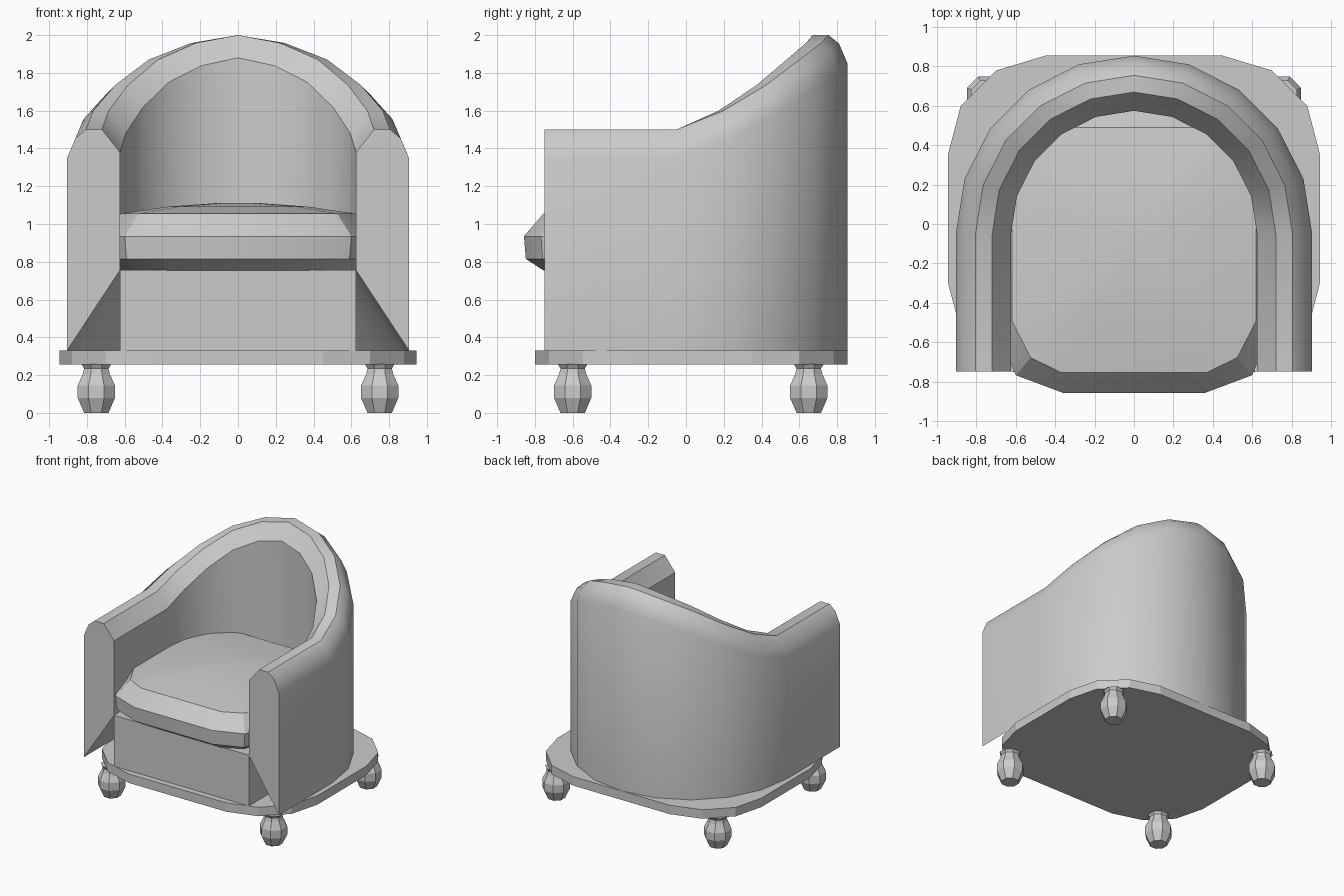
import bpy, bmesh, math

if "Cube" in bpy.data.objects:
    bpy.data.objects.remove(bpy.data.objects["Cube"])

grey = bpy.data.materials.new("plain grey")
grey.diffuse_color = (0.6, 0.6, 0.6, 1)
grey.use_nodes = True
grey.node_tree.nodes["Principled BSDF"].inputs["Base Color"].default_value = grey.diffuse_color


def make(name, rings, closed=False, caps=True, smooth=None):
    """Skin a list of equal-length vertex loops into one object."""
    bm = bmesh.new()
    loops = [[bm.verts.new(p) for p in ring] for ring in rings]
    pairs = list(zip(loops, loops[1:]))
    for a, b in pairs:
        n = len(a)
        for i in range(n):
            j = (i + 1) % n
            bm.faces.new((a[i], a[j], b[j], b[i]))
    if caps:
        bm.faces.new(loops[0][::-1])
        bm.faces.new(loops[-1])
    bmesh.ops.recalc_face_normals(bm, faces=bm.faces)
    me = bpy.data.meshes.new(name)
    bm.to_mesh(me)
    bm.free()
    me.materials.append(grey)
    ob = bpy.data.objects.new(name, me)
    bpy.context.collection.objects.link(ob)
    if smooth:
        bpy.ops.object.select_all(action='DESELECT')
        ob.select_set(True)
        bpy.context.view_layer.objects.active = ob
        bpy.ops.object.shade_smooth_by_angle(angle=math.radians(smooth))
    return ob


def mirrored(quarter, cy):
    """Full outline from a quarter outline (x, dy), mirrored in x and y."""
    right = [(x, -d) for x, d in quarter] + [(x, d) for x, d in reversed(quarter)]
    full = right + [(-x, d) for x, d in reversed(right)]
    return [(x, cy + d) for x, d in full]


def at_z(outline, z):
    return [(x, y, z) for x, y in outline]


# Base plate with cut corners
plate = mirrored([(0.45, 0.8275), (0.70, 0.7525), (0.88, 0.5725), (0.945, 0.325)], 0.0275)
make("base_plate", [at_z(plate, 0.255), at_z(plate, 0.33)])

# Bulbous legs
leg_profile = [(0.07, 0.0), (0.107, 0.08), (0.107, 0.145),
               (0.078, 0.205), (0.07, 0.235), (0.085, 0.258)]
for label, x, y in (("front_left_leg", -0.75, -0.6), ("front_right_leg", 0.75, -0.6),
                    ("back_left_leg", -0.75, 0.65), ("back_right_leg", 0.75, 0.65)):
    make(label, [[(x + r * math.cos(math.tau * (k + 0.5) / 8),
                   y + r * math.sin(math.tau * (k + 0.5) / 8), z) for k in range(8)]
                 for r, z in leg_profile])

# Arms and back: one section swept round a U, its top lifted towards the back
section = [(0.905, 0.33), (0.905, 1.35), (0.86, 1.455), (0.805, 1.5),
           (0.72, 1.5), (0.625, 1.38), (0.625, 0.755)]
rise = [0, 0.10, 0.235, 0.37, 0.458, 0.5]
lifts = rise + rise[-2::-1]
CY = -0.05


def station(angle, lift, y):
    return [(r * math.cos(angle), y + r * math.sin(angle), z + (lift if z > 1 else 0))
            for r, z in section]


sweep = [station(0, 0, -0.75)]
sweep += [station(math.pi * k / 10, lifts[k], CY) for k in range(11)]
sweep += [station(math.pi, 0, -0.75)]
make("arms_and_back", sweep, smooth=30)

# Seat block under the cushion
block = [(-0.625, -0.75), (0.625, -0.75), (0.625, 0.2), (-0.625, 0.2)]
make("seat_block", [at_z(block, 0.33), at_z(block, 0.757)])

# Seat cushion with a crowned top
CUSHION_Y = -0.133
wide = mirrored([(0.36, 0.725), (0.60, 0.635), (0.71, 0.38)], CUSHION_Y)
mid = mirrored([(0.36, 0.715), (0.59, 0.625), (0.70, 0.38)], CUSHION_Y)
inner = mirrored([(0.37, 0.622), (0.525, 0.545), (0.62, 0.36)], CUSHION_Y)


def shrink(outline, s):
    return [(x * s, CUSHION_Y + (y - CUSHION_Y) * s) for x, y in outline]


make("seat_cushion", [at_z(inner, 0.755), at_z(mid, 0.815), at_z(wide, 0.935),
                      at_z(inner, 1.055), at_z(shrink(inner, 0.6), 1.092),
                      at_z(shrink(inner, 0.2), 1.11)], smooth=25)
